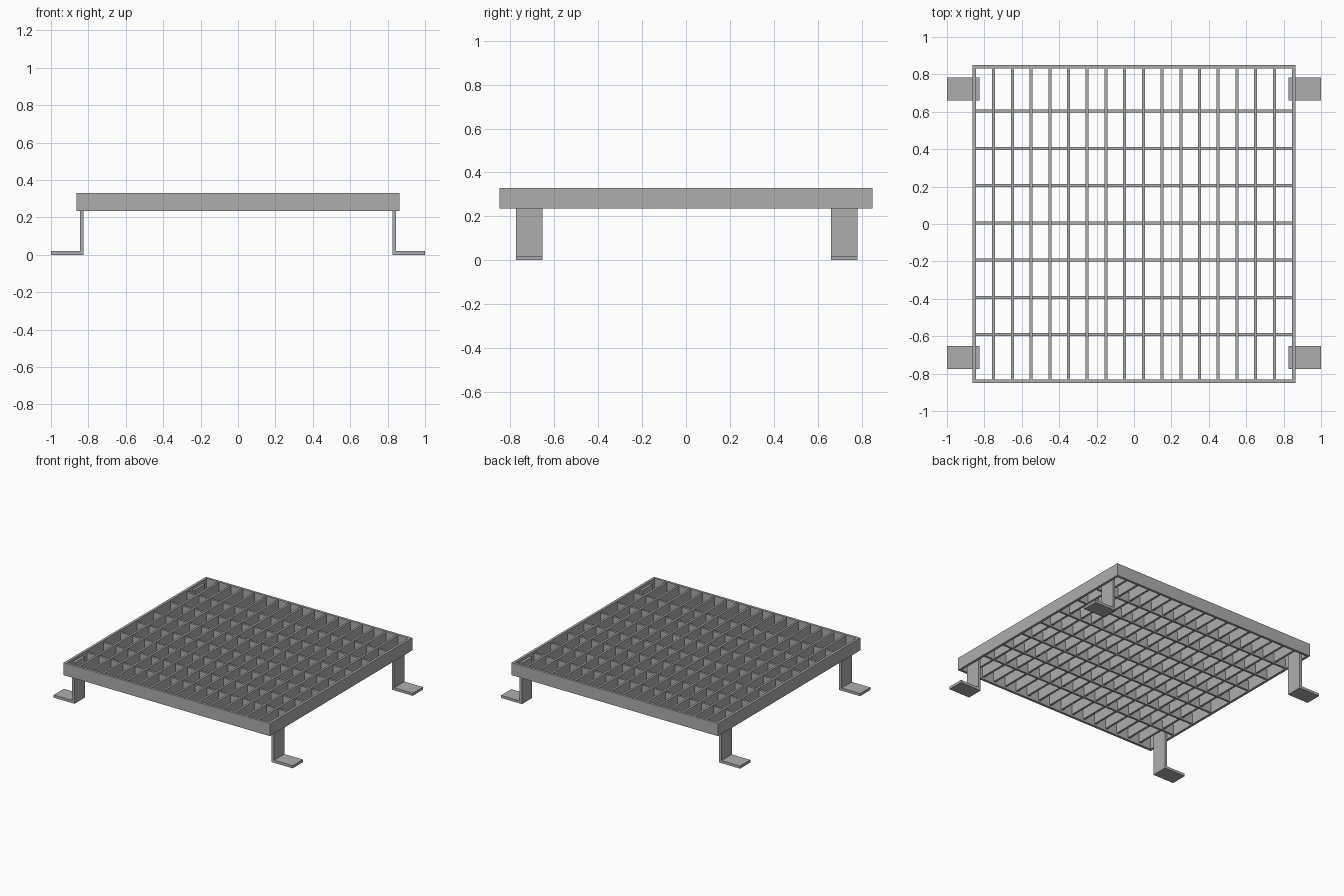
import bpy, bmesh
from mathutils import Matrix, Vector

if "Cube" in bpy.data.objects:
    bpy.data.objects.remove(bpy.data.objects["Cube"])

# Dark grey metal shared by all parts
metal = bpy.data.materials.new("dark_grey_metal")
metal.diffuse_color = (0.42, 0.42, 0.42, 1)
metal.use_nodes = True
metal.node_tree.nodes["Principled BSDF"].inputs["Base Color"].default_value = metal.diffuse_color


def finish(bm, name):
    """Turn a bmesh into a named object in the scene."""
    mesh = bpy.data.meshes.new(name)
    bm.to_mesh(mesh)
    bm.free()
    mesh.materials.append(metal)
    obj = bpy.data.objects.new(name, mesh)
    bpy.context.collection.objects.link(obj)


def boxes(name, items):
    """One object made of boxes given as (x0, x1, y0, y1, z0, z1)."""
    bm = bmesh.new()
    for x0, x1, y0, y1, z0, z1 in items:
        centre = Vector(((x0 + x1) / 2, (y0 + y1) / 2, (z0 + z1) / 2))
        size = Matrix.Diagonal((x1 - x0, y1 - y0, z1 - z0, 1))
        bmesh.ops.create_cube(bm, size=1, matrix=Matrix.Translation(centre) @ size)
    finish(bm, name)


def extrude_profile(name, profile, y0, y1):
    """Extrude an (x, z) outline along y."""
    bm = bmesh.new()
    face = bm.faces.new([bm.verts.new((x, y0, z)) for x, z in profile])
    grown = bmesh.ops.extrude_face_region(bm, geom=[face])["geom"]
    verts = [v for v in grown if isinstance(v, bmesh.types.BMVert)]
    bmesh.ops.translate(bm, verts=verts, vec=(0, y1 - y0, 0))
    # The extrusion keeps the first cap, so only the normals need fixing
    bmesh.ops.recalc_face_normals(bm, faces=bm.faces)
    finish(bm, name)


HX, HY, T = 0.863, 0.85, 0.019     # outer half sizes and wall thickness
Z0, Z1 = 0.235, 0.33               # frame bottom and top
B = 0.008                          # half thickness of grating bars

# Rectangular rim
boxes("frame", [
    (-HX, HX, -HY, -HY + T, Z0, Z1),
    (-HX, HX, HY - T, HY, Z0, Z1),
    (-HX, -HX + T, -HY + T, HY - T, Z0, Z1),
    (HX - T, HX, -HY + T, HY - T, Z0, Z1),
])

# Close-set bars running front to back
xs = [-0.75 + 0.1 * i for i in range(16)]
boxes("long_bars", [(x - B, x + B, -HY + T, HY - T, 0.25, 0.325) for x in xs])

# Wider-spaced bars running left to right
ys = [0.603 - 0.199 * i for i in range(7)]
boxes("cross_bars", [(-HX + T, HX - T, y - B, y + B, 0.24, 0.315) for y in ys])

# Four bent-plate legs with feet turned outwards
leg = [(1, 0), (1, 0.02), (0.845, 0.02), (0.845, 0.31), (0.825, 0.31), (0.825, 0)]
for side, sx in (("left", -1), ("right", 1)):
    for end, y in (("front", -0.775), ("back", 0.66)):
        extrude_profile(f"{end}_{side}_leg", [(sx * x, z) for x, z in leg], y, y + 0.122)
